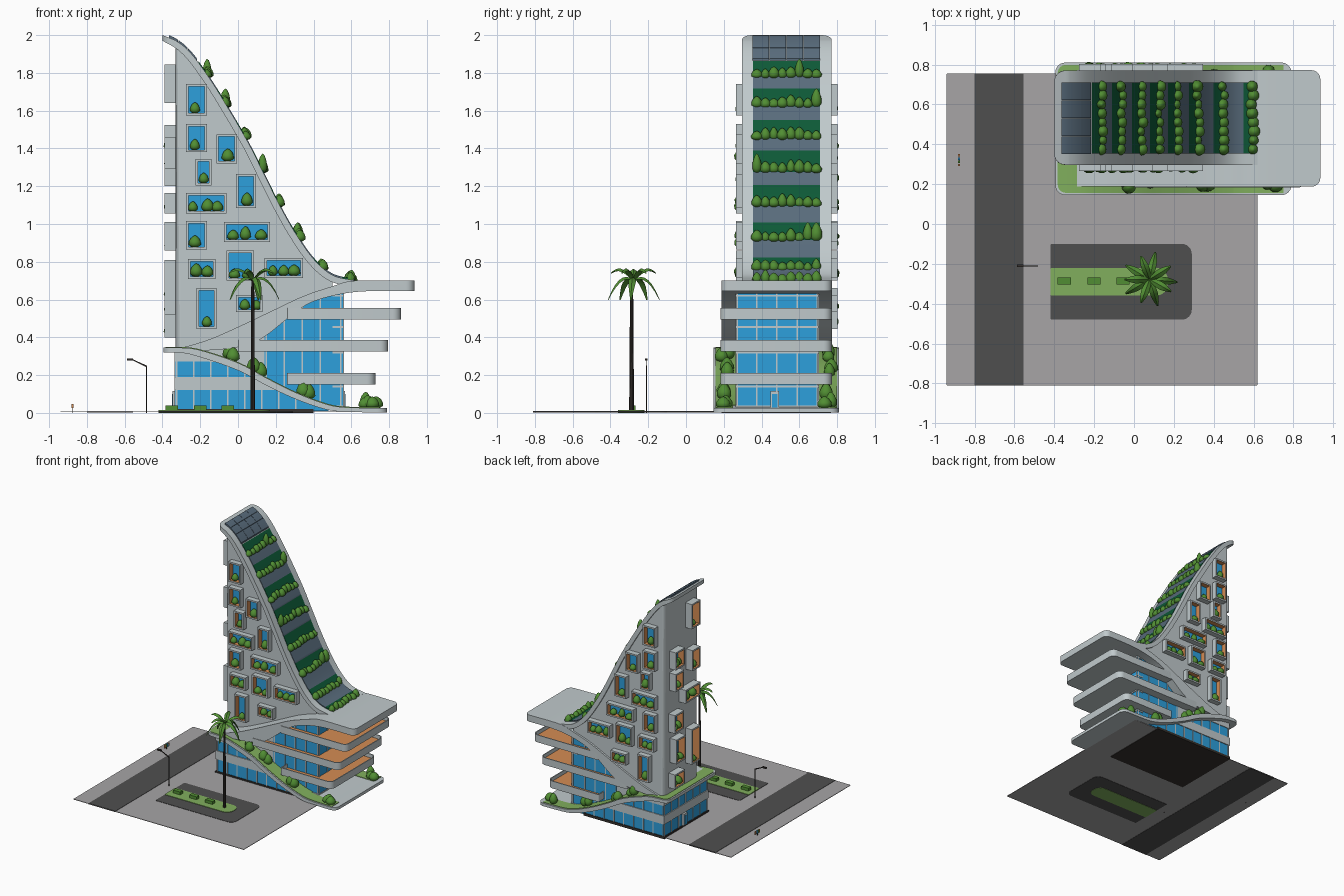
import bpy, bmesh, math, random
from mathutils import Vector, Matrix

if "Cube" in bpy.data.objects:
    bpy.data.objects.remove(bpy.data.objects["Cube"])
random.seed(4)

def mat(name, r, g, b):
    m = bpy.data.materials.new(name)
    m.diffuse_color = (r, g, b, 1)
    m.use_nodes = True
    m.node_tree.nodes["Principled BSDF"].inputs["Base Color"].default_value = m.diffuse_color
    return m
CONC, GLASS = mat("concrete", .53, .59, .605), mat("blue_glass", .027, .35, .72)
PAVE, ROAD = mat("paving", .385, .375, .38), mat("asphalt", .078, .078, .078)
GRASS, LEAF = mat("grass", .22, .43, .11), mat("foliage", .082, .27, .033)
DEEP, SLATE = mat("deep_green", .004, .10, .038), mat("slate_panel", .098, .148, .20)
WOOD, DARK = mat("wood", .66, .265, .088), mat("dark_metal", .035, .03, .026)

def finish(name, bm, *mats, angle=30):
    bmesh.ops.recalc_face_normals(bm, faces=bm.faces[:])
    me = bpy.data.meshes.new(name)
    bm.to_mesh(me); bm.free()
    for m in mats: me.materials.append(m)
    me.shade_smooth(); me.set_sharp_from_angle(angle=math.radians(angle))
    ob = bpy.data.objects.new(name, me)
    bpy.context.collection.objects.link(ob)
    return ob

def add_box(bm, x0, x1, y0, y1, z0, z1, mi=0):
    M = Matrix.Translation(((x0+x1)/2, (y0+y1)/2, (z0+z1)/2)) @ Matrix.Diagonal((x1-x0, y1-y0, z1-z0, 1))
    vs = bmesh.ops.create_cube(bm, size=1, matrix=M)['verts']
    for f in {f for v in vs for f in v.link_faces}: f.material_index = mi

def box(name, m, *d):
    bm = bmesh.new(); add_box(bm, *d)
    return finish(name, bm, m)

def smooth(pts, n=8):  # Catmull-Rom through a few points
    p = [Vector(q) for q in pts]; p = [2*p[0]-p[1]] + p + [2*p[-1]-p[-2]]; out = []
    for a, b, c, d in zip(p, p[1:], p[2:], p[3:]):
        for i in range(n):
            t = i/n
            out.append(.5*(2*b + (c-a)*t + (2*a-5*b+4*c-d)*t*t + (3*b-a-3*c+d)*t**3))
    return out + [p[-2]]

def at(c, x):
    for a, b in zip(c, c[1:]):
        if x <= b.x: return a.y + (b.y-a.y)*(x-a.x)/(b.x-a.x)
    return c[-1].y

def span(c, x0, x1, n=20, dz=0):
    return [(x0+(x1-x0)*i/n, at(c, x0+(x1-x0)*i/n)+dz) for i in range(n+1)]

def add_prism(bm, prof, y0, y1, mi=0, rounds=()):
    a = [bm.verts.new((x, y0, z)) for x, z in prof]
    b = [bm.verts.new((x, y1, z)) for x, z in prof]
    fs = [bm.faces.new(a), bm.faces.new(b[::-1])]
    for i in range(len(a)):
        j = (i+1) % len(a)
        fs.append(bm.faces.new((a[i], b[i], b[j], a[j])))
    for f in fs: f.material_index = mi
    for x, r in rounds:  # round the plan corners at this x
        es = [e for e in bm.edges if all(abs(v.co.x-x) < 1e-4 for v in e.verts)
              and abs(e.verts[0].co.y-e.verts[1].co.y) < 1e-4]
        bmesh.ops.bevel(bm, geom=es, offset=r, segments=6, profile=.5, affect='EDGES')

def prism(name, m, prof, y0, y1, rounds=(), angle=30):
    bm = bmesh.new(); add_prism(bm, prof, y0, y1, 0, rounds)
    return finish(name, bm, m, angle=angle)

def ends(c, x0, xa, xb, x1, n=40, dz=0):  # span with one long segment at each end
    return [(x0, at(c, x0)+dz)] + span(c, xa, xb, n, dz) + [(x1, at(c, x1)+dz)]

def tray(name, x0, x1, y0, y1, z0, z1, r, m, floor=None, rl=.01):
    bm = bmesh.new(); pts = []
    for cx, cy, a0, q in ((x1, y1, 0, r), (x0, y1, 90, rl), (x0, y0, 180, rl), (x1, y0, 270, r)):
        ox, oy = cx-math.copysign(q, cx-(x0+x1)/2), cy-math.copysign(q, cy-(y0+y1)/2)
        for k in range(7):
            a = math.radians(a0+15*k)
            pts.append(bm.verts.new((ox+q*math.cos(a), oy+q*math.sin(a), z0)))
    f = bm.faces.new(pts)
    top = bmesh.ops.extrude_face_region(bm, geom=[f])['geom']
    if not any(f2 is f for f2 in bm.faces): bm.faces.new(pts)
    for v in top:
        if isinstance(v, bmesh.types.BMVert): v.co.z = z1
    if floor:
        t = [g for g in top if isinstance(g, bmesh.types.BMFace)][0]
        bmesh.ops.inset_region(bm, faces=[t], thickness=.008)
        t2 = bmesh.ops.extrude_face_region(bm, geom=[t])['geom']
        if t.is_valid: bmesh.ops.delete(bm, geom=[t], context='FACES_ONLY')
        for g in t2:
            if isinstance(g, bmesh.types.BMVert): g.co.z -= .03
            if isinstance(g, bmesh.types.BMFace): g.material_index = 1
    return finish(name, bm, m, floor or m)

def shrub(bm, x, y, z, r, h):
    vs = bmesh.ops.create_icosphere(bm, subdivisions=2, radius=1)['verts']
    for v in vs:
        k = r*(1-.35*v.co.z)
        v.co = Vector((x+v.co.x*k, y+v.co.y*k, z+(v.co.z+1)*h/2))

# Site
tray("plaza", -.94, .62, -.81, .755, .004, .008, .005, PAVE, rl=.005)
box("road", ROAD, -.80, -.555, -.81, .755, .002, .0105)
tray("drive_loop", -.42, .29, -.48, -.10, .002, .0105, .05, ROAD)
tray("island_lawn", -.42, .17, -.36, -.22, 0, .014, .06, GRASS)
for i, x in enumerate((-.35, -.20, -.055)):
    box("hedge_%d" % i, LEAF, x-.033, x+.033, -.303, -.268, .005, .038)

# Main curves
ROOF = smooth([(-.40, 2.0), (-.33, 1.972), (-.25, 1.905), (-.15, 1.77), (-.05, 1.61), (.06, 1.42), (.135, 1.27),
               (.22, 1.10), (.305, .95), (.40, .815), (.50, .73), (.62, .70)])
RISE = smooth([(-.34, .338), (-.28, .35), (-.15, .39), (0, .455), (.2, .55), (.35, .62), (.5, .67), (.62, .70), (.935, .70)])
UNDER = smooth([(-.34, .325), (-.1, .335), (.05, .36), (.15, .41), (.3, .53), (.4, .59), (.55, .63), (.7, .645), (.935, .645)])
LOW = smooth([(-.395, .345), (-.3, .345), (-.2, .332), (0, .265), (.15, .185), (.3, .11), (.45, .052), (.56, .03), (.79, .026)])
LOWU = smooth([(-.395, .32), (-.3, .318), (-.2, .295), (0, .225), (.15, .145), (.3, .075), (.45, .022), (.56, .006), (.79, .002)])

# Roof ribbon, offset along its normal
inner = []
for i, p in enumerate(ROOF):
    t = (ROOF[min(i+1, len(ROOF)-1)] - ROOF[max(i-1, 0)]).normalized()
    inner.append(p + Vector((t.y, -t.x))*.035)
inner[0] = Vector((-.40, 1.97))
rb = [ROOF[0]] + ROOF[8:] + inner[8:][::-1] + [inner[0]]
prism("roof_ribbon", CONC, rb, .297, .77, [(-.40, .055)])

# Tower body, flat shaded
body = prism("tower_body", CONC, span(RISE, -.33, .5, 30, -.012) + span(ROOF, -.33, .5, 60, -.02)[::-1],
             .31, .757, [(-.33, .05)], angle=0)

# Framed window bays: front, mirrored to back, plus the end wall
FRONT = [(-.275, -.165, 1.575, 1.74), (-.275, -.165, 1.38, 1.53), (-.115, -.005, 1.32, 1.475), (-.225, -.14, 1.205, 1.345),
         (-.275, -.06, 1.055, 1.165), (-.01, .095, 1.085, 1.265), (-.275, -.165, .865, 1.015), (-.075, .17, .905, 1.01),
         (-.265, -.12, .71, .815), (-.06, .085, .70, .86), (.14, .345, .715, .82), (-.22, -.115, .445, .66), (-.01, .13, .535, .625)]
LEFT = [(.37, .48, 1.64, 1.845), (.57, .69, 1.38, 1.525), (.37, .47, 1.29, 1.46), (.58, .69, 1.20, 1.345),
        (.37, .56, 1.055, 1.165), (.58, .70, .86, 1.01), (.37, .48, .52, .81), (.57, .70, .40, .52), (.56, .68, .60, .80)]
SIDES = [(FRONT, .045, lambda u, w, d: (u, .31-d, w)), (FRONT, .045, lambda u, w, d: (u, .757+d, w)),
         (LEFT, .06, lambda u, w, d: (-.33-d, u, w))]
bays, plants = bmesh.new(), bmesh.new()

def block(bm, P, u0, u1, w0, w1, d0, d1, mi=0):
    a, b = P(u0, w0, d0), P(u1, w1, d1)
    add_box(bm, *[k for i in range(3) for k in sorted((a[i], b[i]))], mi)
for wins, out, P in SIDES:
    for u0, u1, w0, w1 in wins:
        rings = []
        for e, d in ((0, out), (.013, out), (.013, -.006), (0, -.006)):
            rings.append([bays.verts.new(P(u, w, d)) for u, w in
                          ((u0+e, w0+e), (u1-e, w0+e), (u1-e, w1-e), (u0+e, w1-e))])
        for k in range(4):
            for i in range(4):
                j, n = (i+1) % 4, (k+1) % 4
                bays.faces.new((rings[k][i], rings[k][j], rings[n][j], rings[n][i])).material_index = int(k == 1)
        block(bays, P, u0+.008, u1-.008, w0+.008, w1-.008, -.005, .003, 2)
        n = max(1, round((u1-u0)/.08))
        for i in range(n):
            r = random.uniform(.024, .033)
            x, y, z = P(u0+.012+(u1-u0-.024)*(i+.5)/n + random.uniform(-.01, .01), w0+.01, out*.5)
            shrub(plants, x, y, z, r, random.uniform(.05, .075))
finish("window_bays", bays, CONC, WOOD, GLASS)
finish("bay_plants", plants, LEAF, angle=60)

# Sloping roof garden: slate glazing, planted bands, shrubs
ROWS = (-.165, -.065, .035, .125, .215, .32, .445, .595)
bm = bmesh.new()
xs = sorted([-.19] + [x+d for x in ROWS for d in (-.045, .012)] + [.613])
for a, b in zip(xs, xs[1:]):
    green = any(x-.046 < (a+b)/2 < x+.013 for x in ROWS)
    if b-a > .002:
        add_prism(bm, span(ROOF, a, b, 6, .008) + span(ROOF, a, b, 6, -.01)[::-1], .355, .71, int(green))
finish("roof_garden_bands", bm, SLATE, DEEP)
bm = bmesh.new()
for x in ROWS:
    for i in range(8):
        tall = random.random() < .15
        r = random.uniform(.023, .031)
        shrub(bm, x+random.uniform(-.008, .008), .375+.315*i/7, at(ROOF, x)-.022, r, .105 if tall else random.uniform(.05, .075))
finish("roof_shrubs", bm, LEAF, angle=60)
bm = bmesh.new()
for i in range(4):
    for j in range(3):
        a, y = -.365+.05*j, .352+.09*i
        add_prism(bm, span(ROOF, a, a+.048, 4, .011) + span(ROOF, a, a+.048, 4, -.005)[::-1], y, y+.088)
finish("solar_panels", bm, SLATE)

# Rising ribbon that becomes the top canopy; descending green ribbon
prism("rising_canopy", CONC, span(RISE, -.34, .87, 50) + [(.935, .70), (.935, .645)] + span(UNDER, -.34, .87, 50)[::-1],
      .187, .772, [(.935, .045)])
prism("terrace_ribbon", CONC, ends(LOW, -.395, -.335, .73, .79) + ends(LOWU, -.395, -.335, .73, .79)[::-1], .145, .81,
      [(-.395, .05), (.79, .05)])
bm = bmesh.new()
add_prism(bm, ends(LOW, -.383, -.335, .48, .5, 30, .004) + ends(LOW, -.383, -.335, .48, .5, 30, -.005)[::-1],
          .156, .799, 0, [(-.383, .042)])
for y0, y1 in ((.156, .25), (.705, .799)):
    add_prism(bm, span(LOW, .5, .75, 10, .004) + span(LOW, .5, .75, 10, -.005)[::-1], y0, y1)
finish("terrace_lawn", bm, GRASS)
bm = bmesh.new()
for x in (-.06, -.02, .1, .14, .36, .39, .66, .69, .72):
    for y in (.205, .75):
        shrub(bm, x+random.uniform(-.02, .02), y+random.uniform(-.02, .02), at(LOW, x)-.005,
              random.uniform(.028, .038), random.uniform(.06, .1))
finish("terrace_shrubs", bm, LEAF, angle=60)

# Lower glazed storeys
lo = span(LOWU, -.33, .48, 30, .008)
prism("base_glass", GLASS, [(-.33, .01)] + lo + [(.48, .01)], .195, .76)
prism("base_spandrel", CONC, [(-.337, .12), (-.337, .19), (.075, .19), (.2, .12)], .188, .767)
box("base_plinth", DARK, -.34, .40, .188, .767, 0, .02)
bm = bmesh.new()
for i in range(8):
    x = -.323+.09*i
    add_box(bm, x-.004, x+.004, .19, .765, .02, at(LOWU, x)+.01)
for i in range(7):
    y = .2+.555*i/6
    add_box(bm, -.335, -.3, y-.004, y+.004, .02, .32)
add_prism(bm, [(-.336, .272)] + span(LOWU, -.336, -.1, 8, .005) + [(-.17, .272)], .189, .766)
finish("base_mullions", bm, CONC)
prism("upper_glass", GLASS, [(.13, .02)] + span(UNDER, .13, .555, 16, .008) + [(.555, .02)], .265, .70)
prism("link_wall", CONC, [(-.3, .2)] + span(UNDER, -.3, .14, 14, .01) + [(.14, .15)], .262, .703)
bm = bmesh.new()
for x in (.15, .245, .34, .435, .545):
    add_box(bm, x-.004, x+.004, .261, .704, .02, at(UNDER, x)+.005)
for y in (.27, .375, .48, .59, .695):
    add_box(bm, .5, .56, y-.004, y+.004, .02, .635)
for z in (.14, .32, .455, .62):
    add_box(bm, .5, .561, .261, .704, z-.005, z+.005)
add_box(bm, .5, .558, .262, .703, .02, .04)
finish("upper_mullions", bm, CONC)

# Balcony trays with timber decks
for i, (a, b, z0, z1) in enumerate(((.26, .727, .15, .21), (0, .795, .325, .385), (.26, .863, .495, .555))):
    tray("balcony_%d" % i, a, b, .182, .772, z0, z1, .045, CONC, WOOD)

# Doors at both ends
for n, x, y in (("entrance_door", .555, .47), ("end_door", -.335, .5)):
    bm = bmesh.new()
    add_box(bm, x-.012, x+.012, y-.022, y+.022, .02, .115)
    add_box(bm, x-.014, x+.014, y-.014, y+.014, .025, .10, 1)
    finish(n, bm, CONC, GLASS)

# Palm
bm = bmesh.new()
bmesh.ops.create_cone(bm, cap_ends=True, segments=10, radius1=.013, radius2=.008, depth=.70,
                      matrix=Matrix.Translation((.078, -.288, .355)))
finish("palm_trunk", bm, DARK)
bm = bmesh.new()
for k in range(10):
    a = k*2*math.pi/10 + random.uniform(-.12, .12)
    rise, drop, reach = (.17, .13, .125) if k % 2 else (.10, .20, .14)
    d, s = Vector((math.cos(a), math.sin(a), 0)), Vector((-math.sin(a), math.cos(a), 0))
    prev = None
    for i in range(8):
        t = i/7
        c = Vector((.078, -.278, .70)) + d*reach*t + Vector((0, 0, rise*t - drop*t**2.2))
        w = .003 + .017*math.sin(math.pi*min(1, t*.93+.05))
        cur = [bm.verts.new(c+o) for o in (s*w-Vector((0, 0, w*.5)), Vector((0, 0, .004)), -s*w-Vector((0, 0, w*.5)), Vector((0, 0, -.003)))]
        if prev:
            for j in range(4):
                bm.faces.new((prev[j], prev[(j+1) % 4], cur[(j+1) % 4], cur[j]))
        prev = cur
finish("palm_fronds", bm, LEAF)

# Street lamp and small street marker
bm = bmesh.new()
add_box(bm, -.488, -.482, -.213, -.207, 0, .25)
add_prism(bm, [(-.488, .243), (-.482, .25), (-.56, .285), (-.56, .279)], -.212, -.208)
add_box(bm, -.588, -.555, -.217, -.203, .277, .288)
finish("street_lamp", bm, DARK)
bm = bmesh.new()
add_box(bm, -.879, -.875, .317, .323, 0, .03)
for i in range(4):
    add_box(bm, -.882, -.872, .29+.016*i, .302+.016*i, .025, .048, 1+i % 3)
finish("street_marker", bm, DARK, WOOD, LEAF, GLASS)
